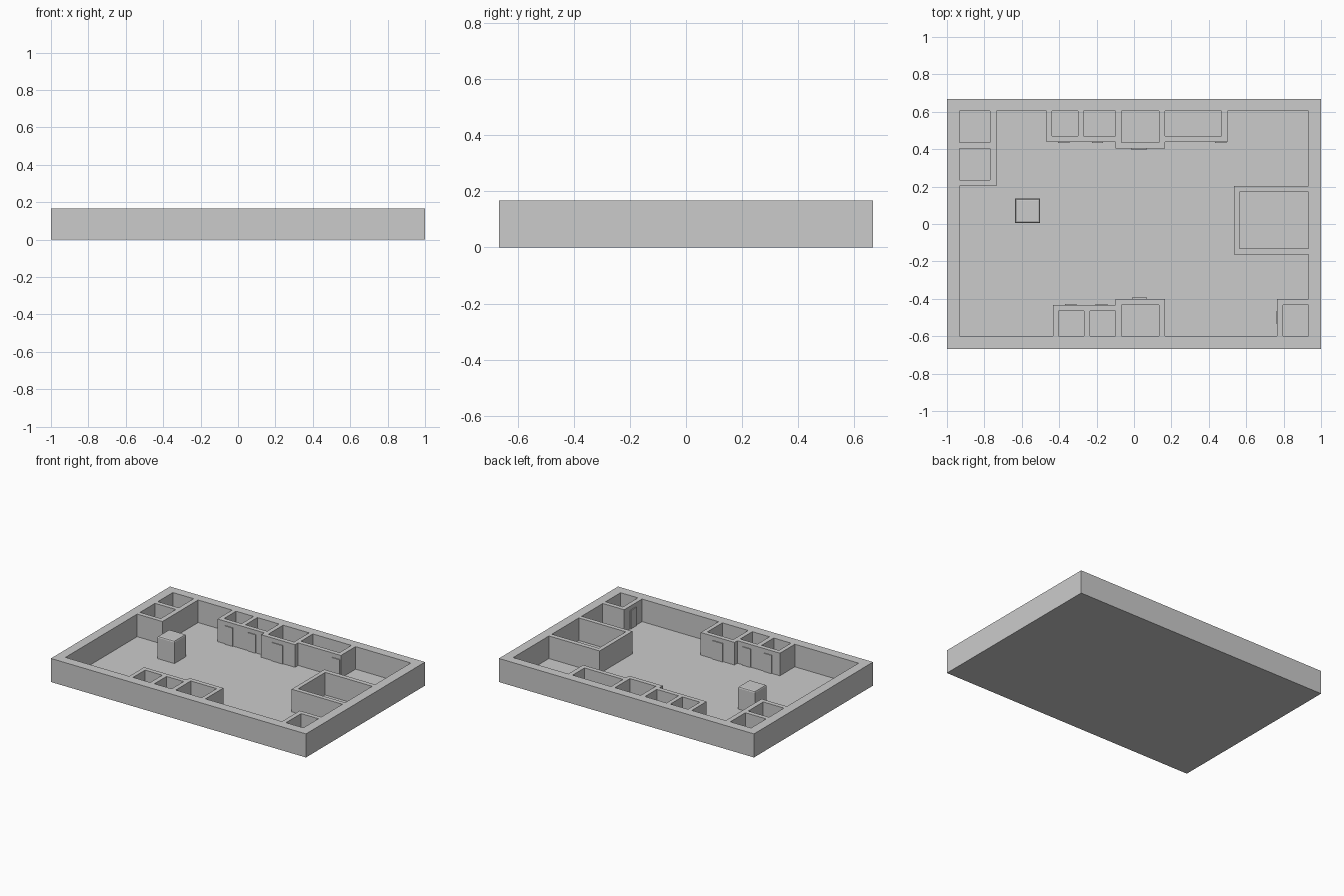
import bpy, bmesh

if "Cube" in bpy.data.objects:
    bpy.data.objects.remove(bpy.data.objects["Cube"])

H = 0.167       # wall height
FLOOR = 0.007   # floor thickness
DOOR_TOP = 0.137


def finish(bm, name):
    bmesh.ops.recalc_face_normals(bm, faces=bm.faces)
    mesh = bpy.data.meshes.new(name)
    bm.to_mesh(mesh)
    bm.free()
    obj = bpy.data.objects.new(name, mesh)
    bpy.context.collection.objects.link(obj)
    return obj


def add_prism(bm, outline, z0, z1):
    face = bm.faces.new([bm.verts.new((x, y, z0)) for x, y in outline])
    ext = bmesh.ops.extrude_face_region(bm, geom=[face])["geom"]
    top = [v for v in ext if isinstance(v, bmesh.types.BMVert)]
    bmesh.ops.translate(bm, verts=top, vec=(0, 0, z1 - z0))


def rect(x0, x1, y0, y1):
    return [(x0, y0), (x1, y0), (x1, y1), (x0, y1)]


def box(name, x0, x1, y0, y1, z0, z1):
    bm = bmesh.new()
    add_prism(bm, rect(x0, x1, y0, y1), z0, z1)
    return finish(bm, name)


# building block that the rooms are carved from
building = box("building_walls", -1, 1, -0.667, 0.667, 0, H)

# main hall outline, counter-clockwise from the front left corner
hall = [(-0.933, -0.6), (-0.433, -0.6), (-0.433, -0.433), (-0.1, -0.433),
        (-0.1, -0.4), (0.165, -0.4), (0.165, -0.6), (0.765, -0.6),
        (0.765, -0.4), (0.933, -0.4), (0.933, -0.163), (0.535, -0.163),
        (0.535, 0.203), (0.933, 0.203), (0.933, 0.603), (0.5, 0.603),
        (0.5, 0.438), (0.165, 0.438), (0.165, 0.403), (-0.1, 0.403),
        (-0.1, 0.438), (-0.468, 0.438), (-0.468, 0.603), (-0.735, 0.603),
        (-0.735, 0.203), (-0.933, 0.203)]

# small rooms: x0, x1, y0, y1
rooms = [(-0.933, -0.77, 0.435, 0.603), (-0.933, -0.77, 0.235, 0.403),
         (-0.438, -0.3, 0.47, 0.603), (-0.27, -0.1, 0.47, 0.603),
         (-0.068, 0.135, 0.435, 0.603), (0.165, 0.467, 0.47, 0.603),
         (0.565, 0.933, -0.132, 0.17),
         (-0.403, -0.268, -0.6, -0.465), (-0.235, -0.1, -0.6, -0.465),
         (-0.068, 0.135, -0.6, -0.432), (0.797, 0.933, -0.6, -0.432)]

bm = bmesh.new()
for outline in [hall] + [rect(*r) for r in rooms]:
    add_prism(bm, outline, FLOOR, H + 0.1)
cutter = finish(bm, "room_cutter")
cutter.hide_render = True

# carve the rooms and remove the helper
mod = building.modifiers.new("carve", "BOOLEAN")
mod.operation = "DIFFERENCE"
mod.solver = "EXACT"
mod.object = cutter
bpy.context.view_layer.objects.active = building
bpy.ops.object.modifier_apply(modifier=mod.name)
bpy.data.objects.remove(cutter)

# doors standing slightly proud of the room walls
doors = [(-0.405, -0.345, 0.432, 0.444), (-0.225, -0.165, 0.432, 0.444),
         (-0.015, 0.07, 0.397, 0.409), (0.433, 0.495, 0.432, 0.444),
         (-0.37, -0.308, -0.439, -0.427), (-0.205, -0.143, -0.439, -0.427),
         (-0.01, 0.07, -0.406, -0.393), (0.759, 0.771, -0.532, -0.467)]
for i, d in enumerate(doors):
    box(f"door_{i + 1}", *d, FLOOR - 0.003, DOOR_TOP)

# free-standing block with softened top edges
block = box("kiosk_block", -0.635, -0.502, 0.005, 0.135, FLOOR - 0.003, 0.166)
bm = bmesh.new()
bm.from_mesh(block.data)
top_edges = [e for e in bm.edges if all(v.co.z > 0.1 for v in e.verts)]
bmesh.ops.bevel(bm, geom=top_edges, offset=0.01, segments=2, profile=0.5, affect="EDGES")
bm.to_mesh(block.data)
bm.free()
